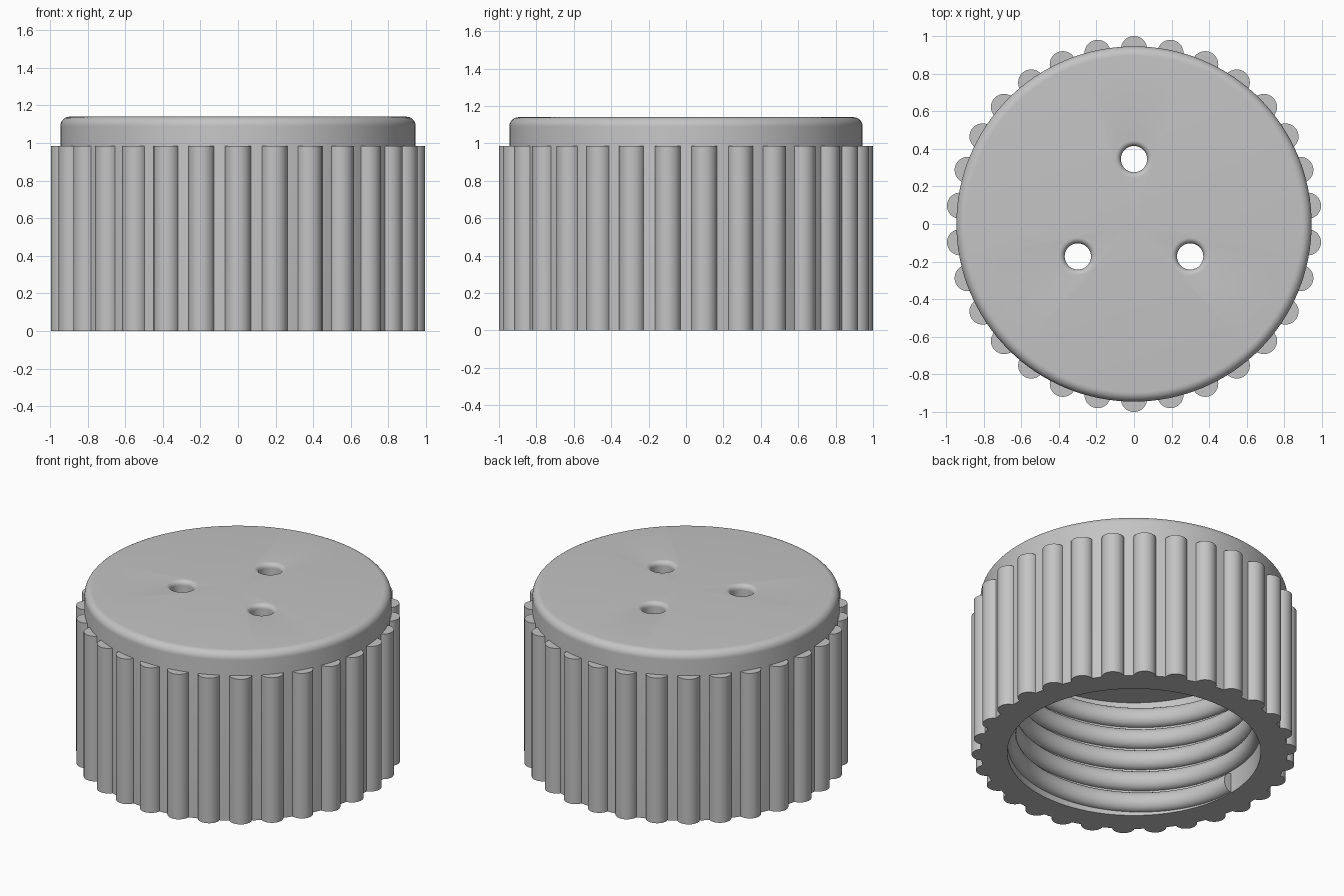
import bpy
import bmesh
from math import sin, cos, pi, radians
from mathutils import Vector

if "Cube" in bpy.data.objects:
    bpy.data.objects.remove(bpy.data.objects["Cube"])

GREY = (0.55, 0.55, 0.55, 1)
grey = bpy.data.materials.new("plain grey")
grey.use_nodes = True
grey.diffuse_color = GREY
grey.node_tree.nodes["Principled BSDF"].inputs["Base Color"].default_value = GREY

BODY_R, BORE_R, HEIGHT, CEILING = 0.945, 0.78, 1.14, 0.8
RIB_COUNT, RIB_R, RIB_TOP = 30, 0.07, 0.985


def make_object(name, bm):
    bmesh.ops.recalc_face_normals(bm, faces=bm.faces)
    mesh = bpy.data.meshes.new(name)
    bm.to_mesh(mesh)
    bm.free()
    obj = bpy.data.objects.new(name, mesh)
    bpy.context.collection.objects.link(obj)
    mesh.materials.append(grey)
    return obj


def smooth(obj):
    bpy.ops.object.select_all(action="DESELECT")
    obj.select_set(True)
    bpy.context.view_layer.objects.active = obj
    bpy.ops.object.shade_smooth_by_angle(angle=radians(35))


def lathe(name, profile, steps):
    """Spin a profile of (radius, z) points about the z axis."""
    bm = bmesh.new()
    verts = [bm.verts.new((r, 0, z)) for r, z in profile]
    edges = [bm.edges.new(pair) for pair in zip(verts, verts[1:])]
    bmesh.ops.spin(bm, geom=verts + edges, cent=(0, 0, 0), axis=(0, 0, 1),
                   angle=2 * pi, steps=steps)
    bmesh.ops.remove_doubles(bm, verts=bm.verts, dist=0.0001)
    return make_object(name, bm)


def arc(cr, cz, radius, start, end, steps=8):
    angles = [radians(start + (end - start) * i / steps) for i in range(steps + 1)]
    return [(cr + radius * cos(a), cz + radius * sin(a)) for a in angles]


# Hollow cap body with a rounded top edge
FILLET = 0.05
cap = lathe("cap_body",
            [(0, CEILING), (BORE_R, CEILING), (BORE_R, 0), (BODY_R, 0)]
            + arc(BODY_R - FILLET, HEIGHT - FILLET, FILLET, 0, 90)
            + [(0, HEIGHT)], 128)

# Three through holes with rounded lips
HOLE_R, LIP = 0.07, 0.03
for i in range(3):
    angle = radians(90 + 120 * i)
    cutter = lathe("hole_cutter",
                   [(0, CEILING - 0.1), (HOLE_R, CEILING - 0.1)]
                   + arc(HOLE_R + LIP, HEIGHT - LIP, LIP, 180, 90)
                   + [(HOLE_R + LIP, HEIGHT + 0.1), (0, HEIGHT + 0.1)], 40)
    cutter.location = (0.345 * cos(angle), 0.345 * sin(angle), 0)
    cutter.hide_render = True
    bpy.context.view_layer.objects.active = cap
    cut = cap.modifiers.new("hole", "BOOLEAN")
    cut.operation = "DIFFERENCE"
    cut.solver = "EXACT"
    cut.object = cutter
    bpy.ops.object.modifier_apply(modifier=cut.name)
    bpy.data.objects.remove(cutter)
smooth(cap)

# Round grip ribs around the wall
bm = bmesh.new()
for i in range(RIB_COUNT):
    angle = radians(90) + 2 * pi * i / RIB_COUNT
    made = bmesh.ops.create_cone(bm, cap_ends=True, segments=32,
                                 radius1=RIB_R, radius2=RIB_R, depth=RIB_TOP)
    centre = Vector((cos(angle), sin(angle), 0)) * (1 - RIB_R)
    centre.z = RIB_TOP / 2
    bmesh.ops.translate(bm, verts=made["verts"], vec=centre)
smooth(make_object("grip_ribs", bm))

# Rounded right-handed screw thread inside the bore
PITCH, TURNS, STEPS, DEPTH = 0.15, 4.8, 80, 0.055
START_Z, HALF = 0.07, 0.066
bm = bmesh.new()
rings = []
for i in range(int(TURNS * STEPS) + 1):
    turn = i / STEPS
    angle = pi + 2 * pi * turn
    ring = []
    for r, z in [(BORE_R + 0.01, -HALF)] + [
            (BORE_R - DEPTH * cos(radians(t)), HALF * sin(radians(t)))
            for t in range(-90, 91, 18)] + [(BORE_R + 0.01, HALF)]:
        ring.append(bm.verts.new((r * cos(angle), r * sin(angle),
                                  START_Z + PITCH * turn + z)))
    rings.append(ring)
for a, b in zip(rings, rings[1:]):
    for j in range(len(a)):
        k = (j + 1) % len(a)
        bm.faces.new((a[j], a[k], b[k], b[j]))
bm.faces.new(rings[0])
bm.faces.new(rings[-1])
smooth(make_object("screw_thread", bm))
